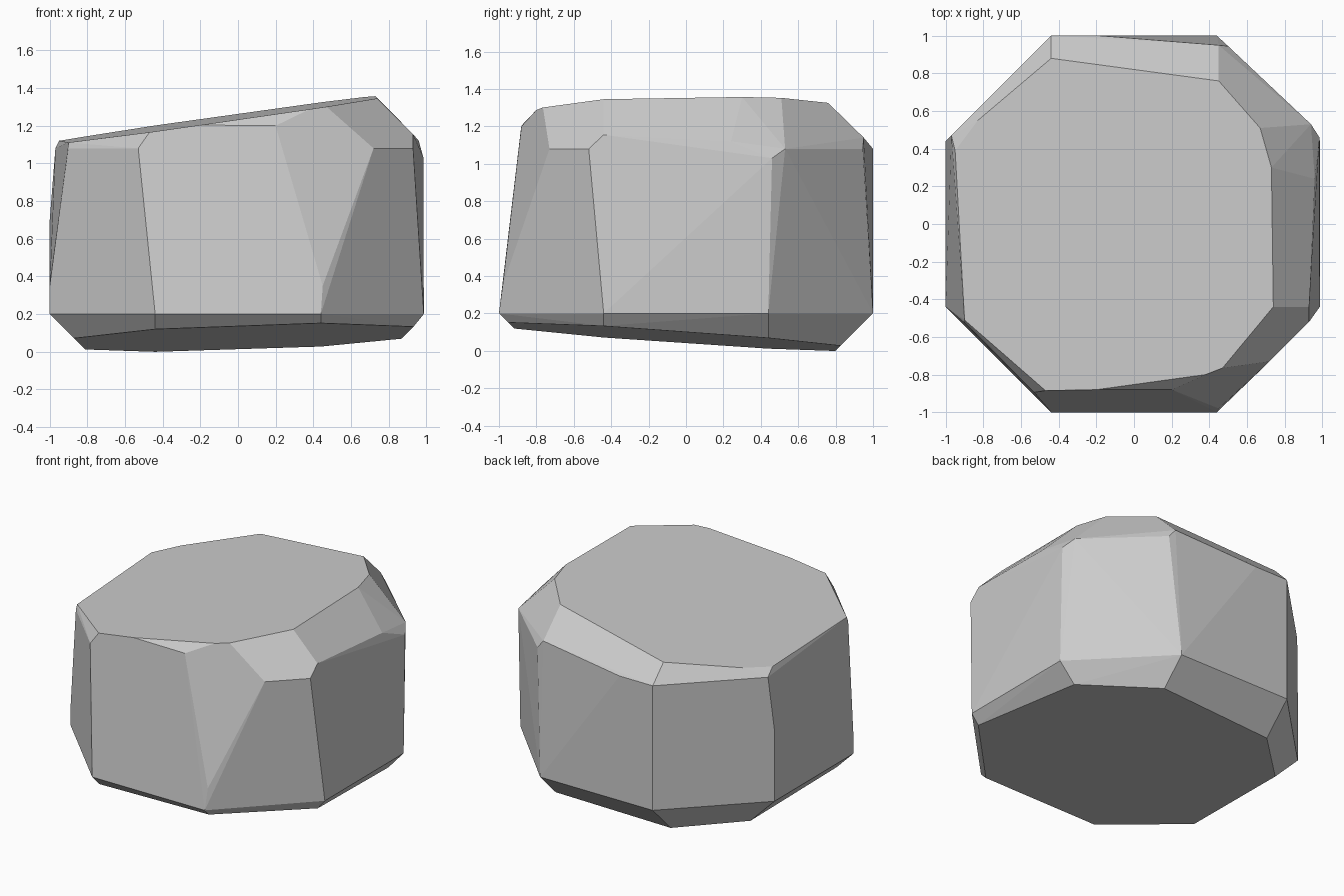
import bpy
import bmesh
from math import radians

cube = bpy.data.objects.get("Cube")
if cube:
    bpy.data.objects.remove(cube)

# Half width of each straight octagon side
SIDE = 0.44
FOOT = 0.2
SHOULDER = 1.08


def ground_height(x, y):
    """Tilted underside of the stone."""
    return 0.07 + 0.034 * x - 0.07 * y


def crown_height(x, y):
    """Tilted flat crown of the stone."""
    return 1.248 + 0.142 * x + 0.018 * y


def octagon(radius, side):
    """Corner positions of a chamfered square."""
    return [corner
            for sx in (-1, 1) for sy in (-1, 1)
            for corner in ((sx * radius, sy * side), (sx * side, sy * radius))]


def underside_corner(x, y):
    """Slide a foot corner inwards at a slope until it meets the underside."""
    px, py = x, y
    for _ in range(8):
        inset = FOOT - ground_height(px, py)
        px = x - (inset if x > 0 else -inset) * (abs(x) > SIDE)
        py = y - (inset if y > 0 else -inset) * (abs(y) > SIDE)
    return (px, py, ground_height(px, py))


# Foot ring and sloping underside
foot = octagon(1, SIDE)
points = [(min(x, 0.987), y, FOOT) for x, y in foot]
points += [underside_corner(x, y) for x, y in foot]

# Worn crown outline, projected onto the tilted crown
crown = [(-0.44, 0.88), (0.45, 0.76), (0.67, 0.51), (0.73, 0.3),
         (0.74, -0.44), (0.47, -0.765), (0.38, -0.8), (-0.2, -0.88),
         (-0.47, -0.885), (-0.9, -0.51), (-0.95, 0.39), (-0.83, 0.55)]
points += [(x, y, crown_height(x, y)) for x, y in crown]

# Level shoulder corners
shoulder = [(-0.53, -0.894), (-0.9, -0.525), (0.72, -0.73), (0.93, -0.52),
            (0.94, 0.53), (0.5, 0.945), (-0.18, 1), (-SIDE, 1), (-0.97, 0.47)]
points += [(x, y, SHOULDER) for x, y in shoulder]

# Chipped corners off the shoulder line
points += [(0.2, -0.88, 1.2), (0.45, -0.98, 0.35),
           (0.93, -SIDE, 1.155), (0.96, 0.24, 1.12), (0.985, 0.46, 1.03),
           (0.45, 0.95, 1.14), (-1, SIDE, 0.7), (-1, -SIDE, 0.35)]

# Wrap the corners into one faceted solid
bm = bmesh.new()
for point in points:
    bm.verts.new(point)
hull = bmesh.ops.convex_hull(bm, input=bm.verts)
loose = [v for v in bm.verts if not v.link_faces]
bmesh.ops.delete(bm, geom=loose, context="VERTS")
bmesh.ops.dissolve_limit(bm, angle_limit=radians(2), verts=bm.verts, edges=bm.edges)
bmesh.ops.recalc_face_normals(bm, faces=bm.faces)

mesh = bpy.data.meshes.new("stone")
bm.to_mesh(mesh)
bm.free()

# Plain grey stone colour
colour = (0.6, 0.6, 0.6, 1)
stone_grey = bpy.data.materials.new("stone_grey")
stone_grey.use_nodes = True
stone_grey.diffuse_color = colour
stone_grey.node_tree.nodes["Principled BSDF"].inputs["Base Color"].default_value = colour
mesh.materials.append(stone_grey)

stone = bpy.data.objects.new("stone", mesh)
bpy.context.collection.objects.link(stone)
